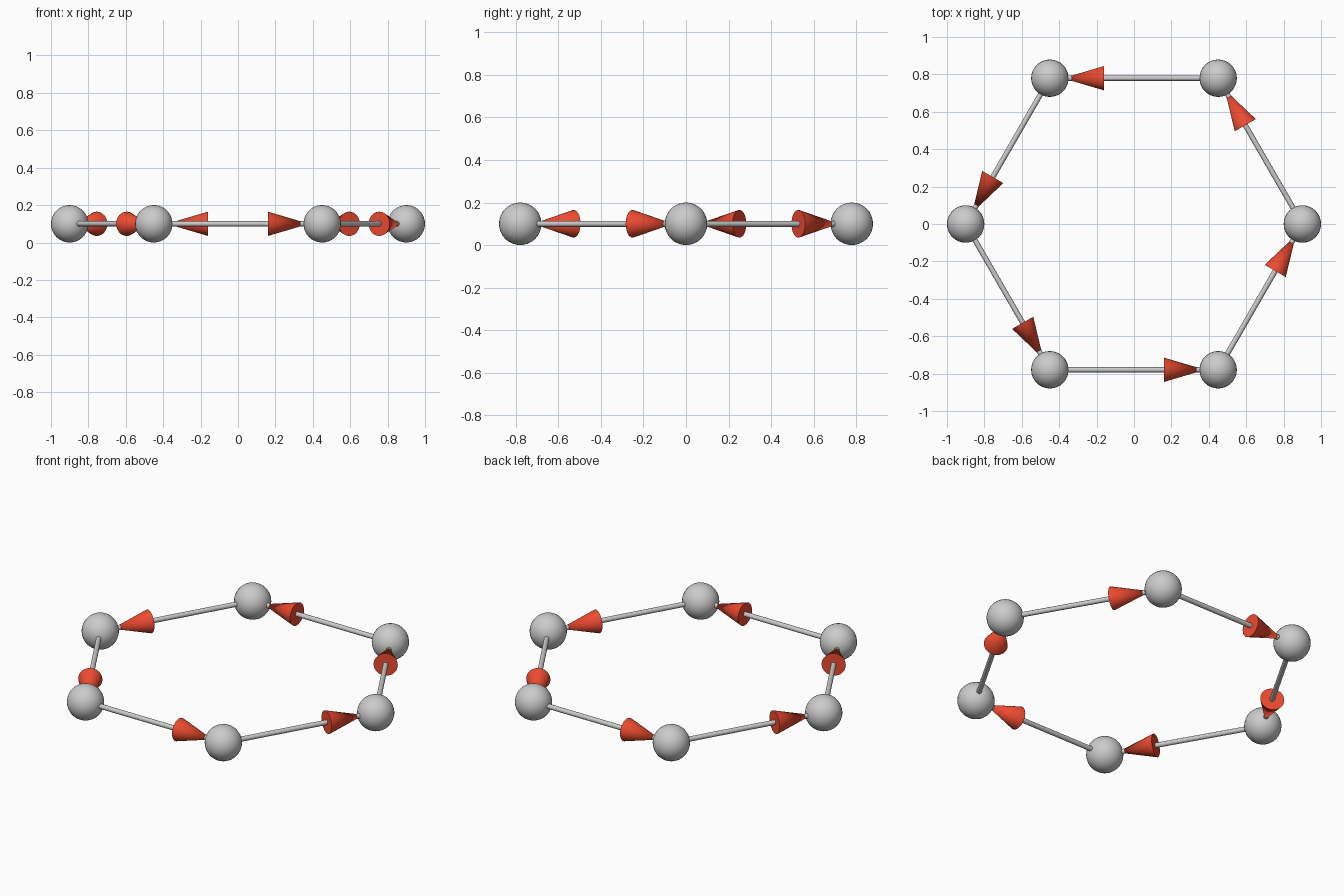
import bpy, math
from mathutils import Vector

if "Cube" in bpy.data.objects:
    bpy.data.objects.remove(bpy.data.objects["Cube"])

RING, BALL, Z = 0.9, 0.1, 0.1
SHAFT_R, HEAD_R, HEAD_L, HEAD_POS = 0.014, 0.065, 0.22, 0.8

red = bpy.data.materials.new("arrow_red")
red.diffuse_color = (0.85, 0.07, 0.03, 1)
red.use_nodes = True
red.node_tree.nodes["Principled BSDF"].inputs["Base Color"].default_value = red.diffuse_color


def finish(name, mat=None):
    ob = bpy.context.object
    ob.name = name
    bpy.ops.object.shade_smooth_by_angle(angle=math.radians(40))
    if mat:
        ob.data.materials.append(mat)


def node(i):
    a = i * math.tau / 6
    return Vector((RING * math.cos(a), RING * math.sin(a), Z))


for i in range(6):
    a, b = node(i), node(i + 1)
    rot = (b - a).to_track_quat('Z', 'Y').to_euler()

    # Ball at each corner of the hexagon
    bpy.ops.mesh.primitive_uv_sphere_add(segments=32, ring_count=16, radius=BALL, location=a)
    finish(f"node_ball_{i + 1}")

    # Thin rod joining neighbouring balls
    bpy.ops.mesh.primitive_cylinder_add(vertices=16, radius=SHAFT_R, depth=(b - a).length,
                                        location=(a + b) / 2, rotation=rot)
    finish(f"link_rod_{i + 1}")

    # Arrowhead pointing counter-clockwise
    bpy.ops.mesh.primitive_cone_add(vertices=32, radius1=HEAD_R, radius2=0, depth=HEAD_L,
                                    location=a.lerp(b, HEAD_POS), rotation=rot)
    finish(f"arrow_head_{i + 1}", red)
